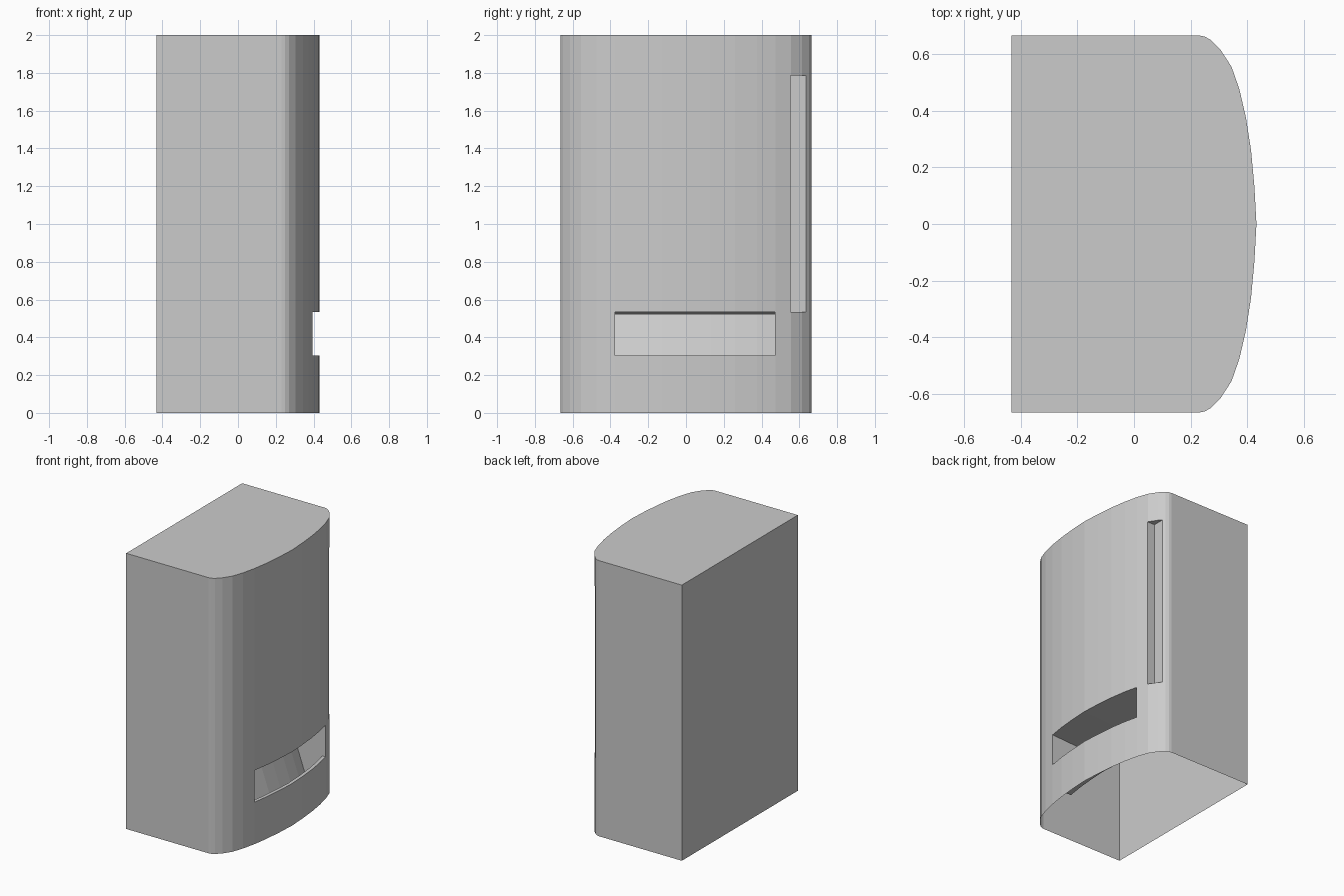
import bpy, bmesh

if "Cube" in bpy.data.objects:
    bpy.data.objects.remove(bpy.data.objects["Cube"])

# Half outline of the bowed front: (x, y)
HALF = [(.23, .665), (.25, .661), (.27, .65), (.305, .615), (.344, .555),
        (.372, .475), (.395, .375), (.413, .26), (.425, .13), (.432, 0)]
CURVE = [(x, -y) for x, y in HALF] + HALF[-2::-1]      # y rises from -0.665 to 0.665


def front_x(y):
    """x of the bowed front at a given y."""
    for (x0, y0), (x1, y1) in zip(CURVE, CURVE[1:]):
        if y0 <= y <= y1:
            return x0 + (x1 - x0) * (y - y0) / (y1 - y0)


def loft(name, rings):
    """Closed solid through a list of equal-length rings."""
    bm = bmesh.new()
    vs = [[bm.verts.new(p) for p in r] for r in rings]
    n = len(rings[0])
    for a, b in zip(vs, vs[1:]):
        for i in range(n):
            j = (i + 1) % n
            bm.faces.new((a[i], a[j], b[j], b[i]))
    bm.faces.new(vs[0])
    bm.faces.new(vs[-1])
    bmesh.ops.recalc_face_normals(bm, faces=bm.faces)
    me = bpy.data.meshes.new(name)
    bm.to_mesh(me)
    bm.free()
    ob = bpy.data.objects.new(name, me)
    bpy.context.collection.objects.link(ob)
    return ob


# Cabinet body
outline = [(-.432, -.665)] + CURVE + [(-.432, .665)]
body = loft("cabinet", [[(x, y, z) for x, y in outline] for z in (0, 2)])

# Pickup pocket: section (depth from front, z) swept along the bow
section = [(.06, .535), (.06, .305), (-.025, .305), (-.025, .13),
           (-.16, .13), (-.30, .52), (0, .535)]
ys = [-.375] + [y for _, y in CURVE if -.37 < y < .46] + [.47]
pocket = loft("pocket_cutter", [[(front_x(y) + d, y, z) for d, z in section] for y in ys])

# Tall corner groove
groove_outline = [(.285, .552), (.6, .552), (.6, .8), (.285, .8)]
groove = loft("groove_cutter", [[(x, y, z) for x, y in groove_outline] for z in (.535, 1.785)])

# Cut both recesses and remove the helpers
for cutter in (pocket, groove):
    cutter.hide_render = True
    mod = body.modifiers.new("cut", 'BOOLEAN')
    mod.operation = 'DIFFERENCE'
    mod.solver = 'EXACT'
    mod.object = cutter
    bpy.context.view_layer.objects.active = body
    bpy.ops.object.modifier_apply(modifier=mod.name)
    bpy.data.objects.remove(cutter)

# The cabinet is an open shell underneath
bm = bmesh.new()
bm.from_mesh(body.data)
base = [f for f in bm.faces if all(v.co.z < .001 for v in f.verts)]
bmesh.ops.delete(bm, geom=base, context='FACES')
bm.to_mesh(body.data)
bm.free()
